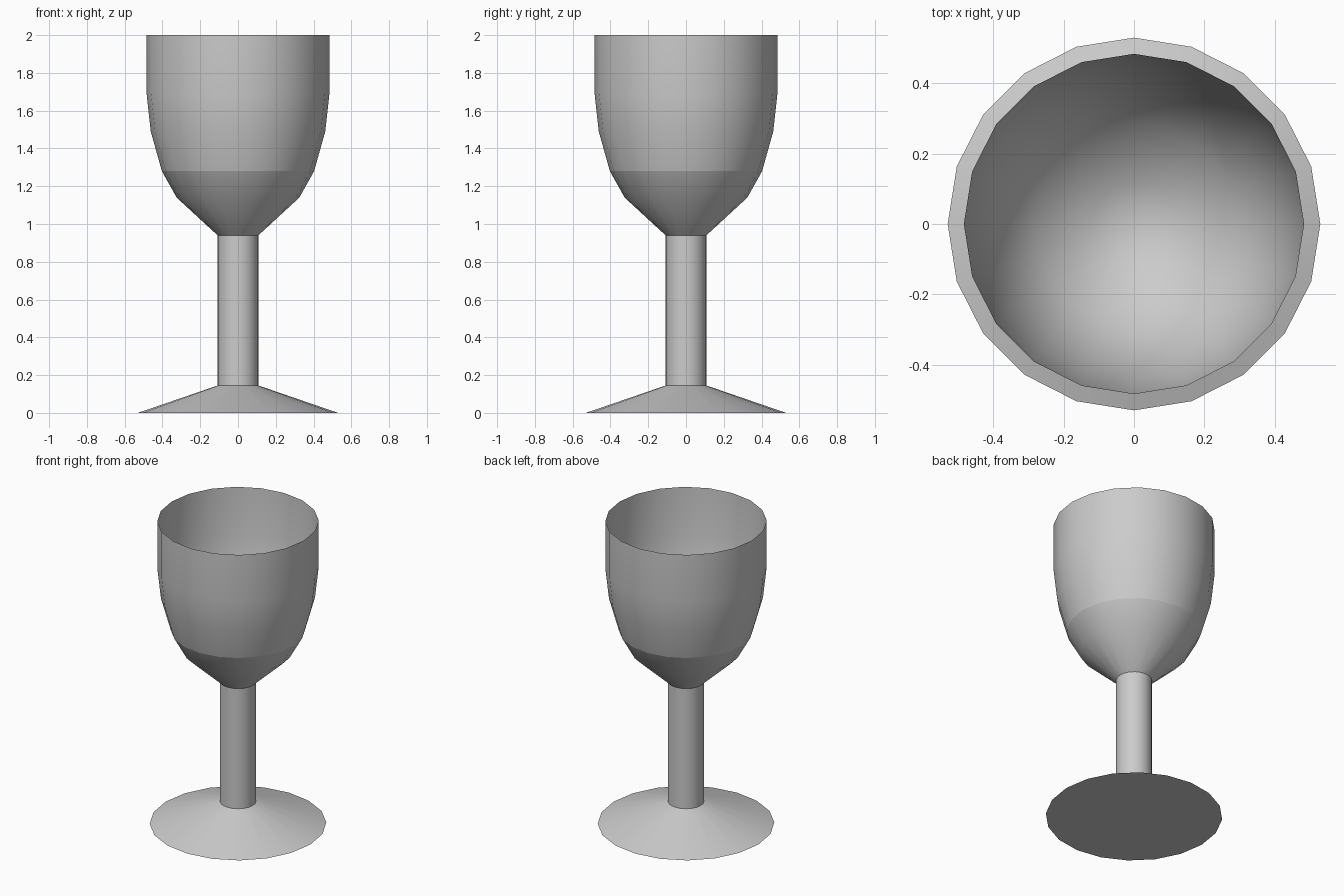
import bpy, bmesh, math

if "Cube" in bpy.data.objects:
    bpy.data.objects.remove(bpy.data.objects["Cube"])

SIDES = 20

def lathe(name, profile, cap_bottom=False):
    """Revolve (radius, height) points around z; zero radius closes to a tip."""
    bm = bmesh.new()
    rings = []
    for r, z in profile:
        if r == 0:
            rings.append([bm.verts.new((0, 0, z))] * SIDES)
        else:
            rings.append([bm.verts.new((r * math.cos(2 * math.pi * i / SIDES),
                                        r * math.sin(2 * math.pi * i / SIDES), z))
                          for i in range(SIDES)])
    for a, b in zip(rings, rings[1:]):
        for i in range(SIDES):
            j = (i + 1) % SIDES
            corners = list(dict.fromkeys((a[i], a[j], b[j], b[i])))
            bm.faces.new(corners).smooth = True
    if cap_bottom:
        bm.faces.new(rings[0][::-1])
        for e in bm.edges:
            if all(v.co.z < 1e-6 for v in e.verts):
                e.smooth = False
    mesh = bpy.data.meshes.new(name)
    bm.to_mesh(mesh)
    bm.free()
    obj = bpy.data.objects.new(name, mesh)
    bpy.context.collection.objects.link(obj)
    return obj

# Conical foot with flat underside
lathe("foot", [(0.53, 0), (0.108, 0.145)], cap_bottom=True)

# Straight stem
lathe("stem", [(0.108, 0.145), (0.108, 0.94)])

# Bowl outside, with a shading break between base and wall
lathe("bowl_base", [(0.108, 0.94), (0.325, 1.14), (0.403, 1.28)])
lathe("bowl_wall", [(0.403, 1.28), (0.462, 1.49), (0.484, 1.69), (0.484, 2.0)])

# Bowl inside, meeting the outside at a thin rim
lathe("bowl_lining", [(0.484, 2.0), (0.476, 1.69), (0.445, 1.49), (0.385, 1.29),
                      (0.29, 1.15), (0.12, 1.03), (0, 1.01)])
